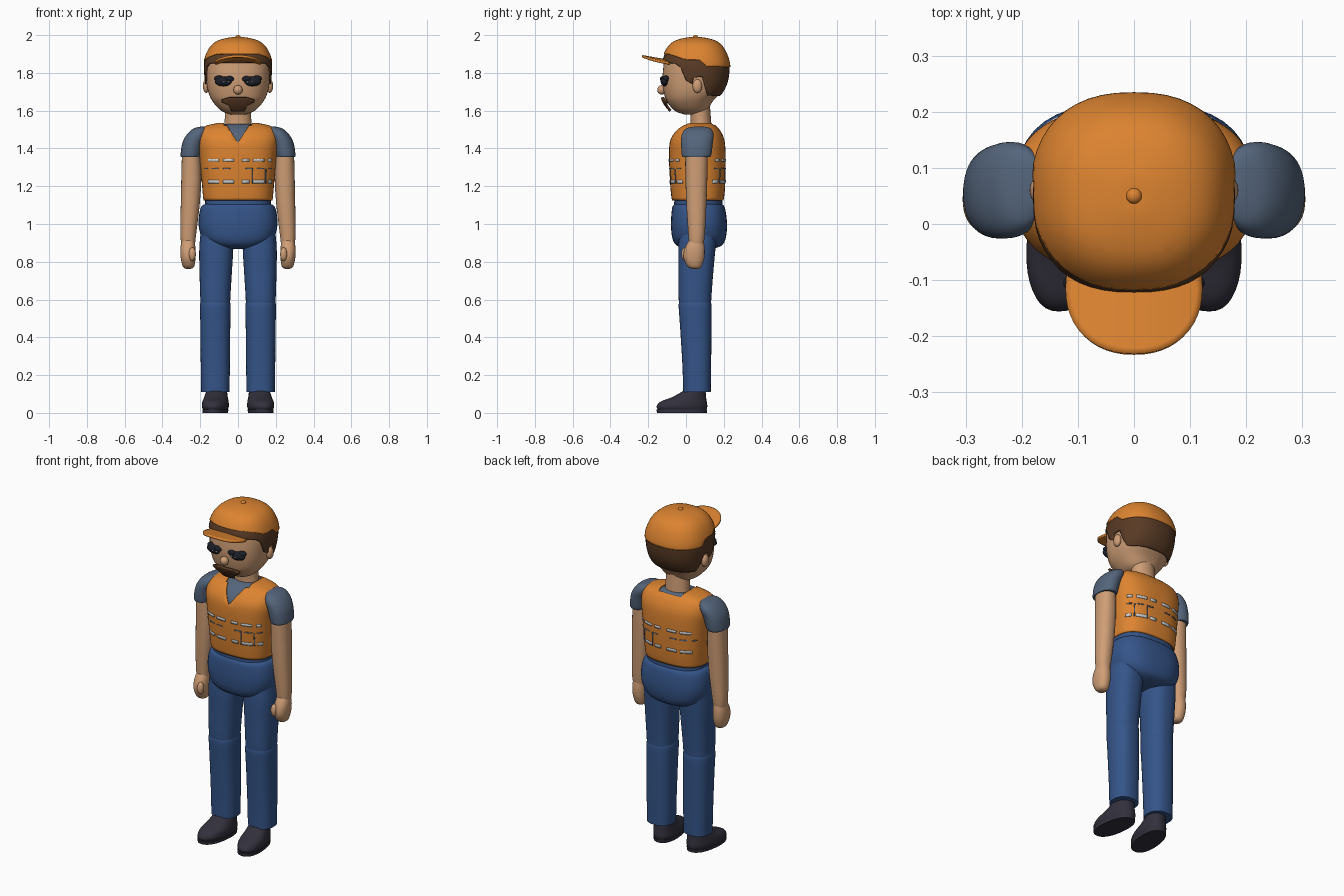
import bpy, bmesh, math
from mathutils import Vector

old = bpy.data.objects.get("Cube")
if old:
    bpy.data.objects.remove(old, do_unlink=True)


def material(name, rgb):
    m = bpy.data.materials.new(name)
    m.use_nodes = True
    m.diffuse_color = (*rgb, 1)
    bsdf = m.node_tree.nodes["Principled BSDF"]
    bsdf.inputs["Base Color"].default_value = (*rgb, 1)
    bsdf.inputs["Roughness"].default_value = 0.7
    return m


ORANGE = material("orange cloth", (0.72, 0.23, 0.03))
SLATE = material("slate shirt", (0.09, 0.13, 0.2))
BLUE = material("blue denim", (0.035, 0.09, 0.25))
SKIN = material("skin", (0.62, 0.34, 0.18))
BROWN = material("brown hair", (0.1, 0.043, 0.018))
DARK = material("dark leather", (0.032, 0.03, 0.045))
LIGHT = material("light grey", (0.6, 0.62, 0.64))
BLACK = material("eye black", (0.012, 0.014, 0.022))


def finish(name, bm, mat, thick=0):
    bmesh.ops.recalc_face_normals(bm, faces=bm.faces)
    mesh = bpy.data.meshes.new(name)
    bm.to_mesh(mesh)
    bm.free()
    mesh.materials.append(mat)
    mesh.polygons.foreach_set("use_smooth", [True] * len(mesh.polygons))
    mesh.set_sharp_from_angle(angle=math.radians(42))
    ob = bpy.data.objects.new(name, mesh)
    bpy.context.collection.objects.link(ob)
    if thick:
        mod = ob.modifiers.new("thickness", "SOLIDIFY")
        mod.thickness = thick
        mod.offset = -1
    return ob


def spline(p0, p1, p2, p3, t):
    return [b + t / 2 * (c - a + t * (2 * a - 5 * b + 4 * c - d + t * (3 * (b - c) + d - a)))
            for a, b, c, d in zip(p0, p1, p2, p3)]


def loft(rings, power=2.0, sides=40, steps=4, grow=0):
    """Rounded sections (z, x, y, half width, half depth) joined by a smooth skin."""
    pts = [rings[0]] + list(rings) + [rings[-1]]
    path = [spline(*pts[i:i + 4], s / steps) for i in range(len(rings) - 1) for s in range(steps)]
    path.append(rings[-1])
    bm = bmesh.new()
    loops = []
    for z, x, y, rx, ry in path:
        loop = []
        for k in range(sides):
            a = math.tau * k / sides
            c, s = math.cos(a), math.sin(a)
            loop.append(bm.verts.new((x + rx * math.copysign(abs(c) ** (2 / power), c),
                                      y + ry * math.copysign(abs(s) ** (2 / power), s), z)))
        loops.append(loop)
    for lo, hi in zip(loops, loops[1:]):
        for k in range(sides):
            n = (k + 1) % sides
            bm.faces.new((lo[k], lo[n], hi[n], hi[k]))
    bm.faces.new(loops[0][::-1])
    bm.faces.new(loops[-1])
    bm.normal_update()
    for v, n in [(v, v.normal.copy()) for v in bm.verts]:
        v.co += n * grow
    return bm


def bisect(bm, point, normal):
    bmesh.ops.bisect_plane(bm, geom=bm.verts[:] + bm.edges[:] + bm.faces[:],
                           plane_co=point, plane_no=normal, dist=1e-5)


def cut_line(bm, axis, line):
    """Cut along a polyline, drawn in (y, z) for axis x or (x, z) for axis y."""
    for (a, za), (b, zb) in zip(line, line[1:]):
        if axis == "x":
            bisect(bm, (0, a, za), (0, za - zb, b - a))
        else:
            bisect(bm, (a, 0, za), (za - zb, 0, b - a))


def level(line, u):
    for (a, za), (b, zb) in zip(line, line[1:]):
        if a <= u <= b:
            return za + (zb - za) * (u - a) / (b - a)
    return line[0][1] if u < line[0][0] else line[-1][1]


def keep(bm, rule):
    gone = [f for f in bm.faces if not rule(f.calc_center_median())]
    bmesh.ops.delete(bm, geom=gone, context="FACES")


def ball(name, mat, place, size):
    bm = bmesh.new()
    bmesh.ops.create_uvsphere(bm, u_segments=24, v_segments=14, radius=1)
    for v in bm.verts:
        v.co = Vector(place) + v.co * Vector(size)
    return finish(name, bm, mat)


# Head, hair and cap share one skull form
HEAD = [(1.58, 0, .03, .04, .04), (1.6, 0, .025, .09, .085), (1.65, 0, .02, .135, .122),
        (1.7, 0, .035, .158, .153), (1.76, 0, .045, .168, .17), (1.83, 0, .051, .172, .171),
        (1.88, 0, .05, .163, .162), (1.93, 0, .05, .138, .137), (1.96, 0, .05, .1, .1),
        (1.975, 0, .05, .04, .04), (1.976, 0, .05, .004, .004)]


def skull(grow=0):
    return loft(HEAD, 2.4, 48, 5, grow)


finish("head", skull(), SKIN)

hair_edge = [(-.2, 1.86), (-.06, 1.85), (-.03, 1.83), (0, 1.76), (.035, 1.74), (.04, 1.775),
             (.085, 1.78), (.115, 1.68), (.3, 1.67)]
bm = skull(.008)
cut_line(bm, "x", hair_edge)
keep(bm, lambda c: level(hair_edge, c.y) < c.z < 1.95)
finish("hair", bm, BROWN, .008)

cap_edge = [(-.2, 1.905), (-.09, 1.9), (0, 1.87), (.07, 1.87), (.11, 1.835), (.3, 1.83)]
bm = skull(.013)
cut_line(bm, "x", cap_edge)
keep(bm, lambda c: c.z > level(cap_edge, c.y))
finish("cap_crown", bm, ORANGE, .012)
ball("cap_button", ORANGE, (0, .05, 1.988), (.014, .014, .012))

bm = loft([(0, 0, -.115, .005, .005), (0, 0, -.115, .06, .058), (0, 0, -.115, .122, .116)], 2.2, 48)
keep(bm, lambda c: len(bm.faces) > 0)
bmesh.ops.delete(bm, geom=[f for f in bm.faces if len(f.verts) > 4][-1:], context="FACES_ONLY")
for v in bm.verts:
    v.co.z = 1.862 - .18 * (v.co.y + .05) - .9 * v.co.x ** 2
finish("cap_brim", bm, ORANGE, .012)

# Face
ball("nose", SKIN, (0, -.128, 1.71), (.024, .024, .025))
beard_low = [(-.085, 1.65), (-.045, 1.632), (-.035, 1.605), (.035, 1.605), (.045, 1.632), (.085, 1.65)]
beard_top = [(-.085, 1.66), (-.045, 1.672), (.045, 1.672), (.085, 1.66)]
bm = skull(.01)
cut_line(bm, "y", beard_low)
cut_line(bm, "y", beard_top)
keep(bm, lambda c: c.y < 0 and abs(c.x) < .085 and level(beard_low, c.x) < c.z < level(beard_top, c.x))
finish("moustache", bm, BROWN, .012)

# Torso, shirt and vest
TORSO = [(1.13, 0, .062, .178, .132), (1.2, 0, .062, .184, .139), (1.35, 0, .06, .198, .144),
         (1.44, 0, .06, .208, .138), (1.49, 0, .065, .198, .112), (1.515, 0, .07, .165, .085),
         (1.53, 0, .075, .1, .06)]


def torso(grow=0):
    return loft(TORSO, 2.7, 56, 5, grow)


finish("shirt", torso(), SLATE)
neckline = [(-.07, 1.54), (0, 1.43), (.07, 1.54)]
bm = torso(.006)
cut_line(bm, "y", neckline)
bisect(bm, (0, .07, 0), (0, 1, 0))
for x in (-.075, .075):
    bisect(bm, (x, 0, 0), (1, 0, 0))
bisect(bm, (0, 0, 1.523), (0, 0, 1))
keep(bm, lambda c: c.z > 1.131 and not (abs(c.x) < .075 and (
    c.z > 1.523 or (c.y < .07 and c.z > level(neckline, c.x)))))
finish("vest", bm, ORANGE, .006)


def vest_trim(name, mat, grow, heights, xs, rule):
    bm = torso(grow)
    for z in heights:
        bisect(bm, (0, 0, z), (0, 0, 1))
    for x in xs:
        bisect(bm, (x, 0, 0), (1, 0, 0))
    keep(bm, rule)
    finish(name, bm, mat, .003)


# Broken reflective bands and thin seams
dash = [i * .02 for i in range(-9, 10)]
vest_trim("vest_reflectors", LIGHT, .009, (1.215, 1.232, 1.33, 1.345), dash,
          lambda c: (1.215 < c.z < 1.232 or 1.33 < c.z < 1.345) and .02 < abs(c.x) < .18
          and math.floor(c.x / .02) % 4 != 3)
vest_trim("vest_seams", SLATE, .008, (1.29, 1.296), dash,
          lambda c: 1.29 < c.z < 1.296 and .02 < abs(c.x) < .18 and math.floor(c.x / .02) % 3 != 1)
vest_trim("vest_pocket_lines", SLATE, .0085, (1.215, 1.29), (.075, .08, .145, .15),
          lambda c: 1.215 < c.z < 1.29 and (.075 < c.x < .08 or .145 < c.x < .15))
finish("neck", loft([(1.5, 0, .08, .074, .056), (1.56, 0, .078, .07, .054), (1.66, 0, .07, .07, .054)]), SKIN)

# Trousers top
finish("waistband", loft([(1.05, 0, .065, .18, .13), (1.1, 0, .065, .175, .128),
                          (1.14, 0, .065, .173, .126)], 2.6), BLUE)
finish("hips", loft([(.868, 0, .07, .07, .07), (.885, 0, .07, .135, .118), (.92, 0, .069, .185, .14),
                     (.98, 0, .069, .207, .148), (1.04, 0, .068, .207, .146), (1.09, 0, .066, .195, .138),
                     (1.105, 0, .065, .175, .125)], 2.6), BLUE)

# Paired parts
for side, s in (("left", 1), ("right", -1)):
    def limb(name, mat, rings, power=2.2):
        return finish(side + "_" + name, loft([(z, s * x, *r) for z, x, *r in rings], power), mat)

    def bead(name, mat, place, size):
        ball(side + "_" + name, mat, (s * place[0], *place[1:]), size)

    bead("ear", SKIN, (.168, .06, 1.73), (.018, .025, .036))
    bead("eye", BLACK, (.075, -.112, 1.755), (.048, .022, .026))
    bead("inner_lash", BLACK, (.045, -.12, 1.768), (.024, .018, .016))
    bead("outer_lash", BLACK, (.1, -.105, 1.77), (.026, .018, .016))
    for i, x in enumerate((.05, .075, .1)):
        bead("eye_glint_%d" % i, LIGHT, (x, -.131 + .25 * max(0, x - .07), 1.752), (.006, .005, .004))

    limb("sleeve", SLATE, [(1.355, .252, .055, .05, .074), (1.37, .25, .056, .054, .079),
                           (1.43, .238, .058, .056, .084), (1.475, .216, .062, .054, .084),
                           (1.505, .198, .066, .038, .066), (1.516, .18, .07, .015, .03)])
    limb("arm", SKIN, [(1.4, .248, .055, .048, .06), (1.25, .247, .055, .053, .058),
                       (1.1, .253, .055, .05, .053), (.95, .263, .056, .042, .044),
                       (.89, .264, .055, .036, .038)])
    limb("hand", SKIN, [(.762, .262, .05, .012, .015), (.775, .262, .045, .03, .037),
                        (.82, .264, .042, .039, .055), (.87, .265, .046, .04, .053),
                        (.915, .264, .055, .033, .038)])
    bead("thumb", SKIN, (.242, -.005, .84), (.019, .02, .036))

    limb("thigh", BLUE, [(.96, .112, .065, .085, .1), (.87, .115, .058, .09, .098),
                         (.75, .118, .053, .086, .092), (.62, .12, .048, .08, .087),
                         (.56, .12, .048, .078, .084)], 2.4)
    limb("shin", BLUE, [(.585, .12, .048, .076, .082), (.565, .12, .048, .081, .087),
                        (.45, .12, .052, .079, .083), (.25, .12, .057, .077, .076),
                        (.11, .12, .058, .075, .073)], 2.4)

    # Shoes turned slightly outwards
    sole = limb("sole", DARK, [(0, .118, -.022, .066, .132), (.018, .118, -.022, .067, .134)], 2.3)
    shoe = limb("shoe", DARK, [(.018, .118, -.02, .064, .129), (.035, .118, -.021, .07, .134),
                               (.06, .118, -.012, .068, .122), (.085, .118, .018, .061, .088),
                               (.12, .118, .048, .054, .056)], 2.2)
    for ob in (sole, shoe):
        for v in ob.data.vertices:
            v.co.x -= s * .1 * v.co.y
